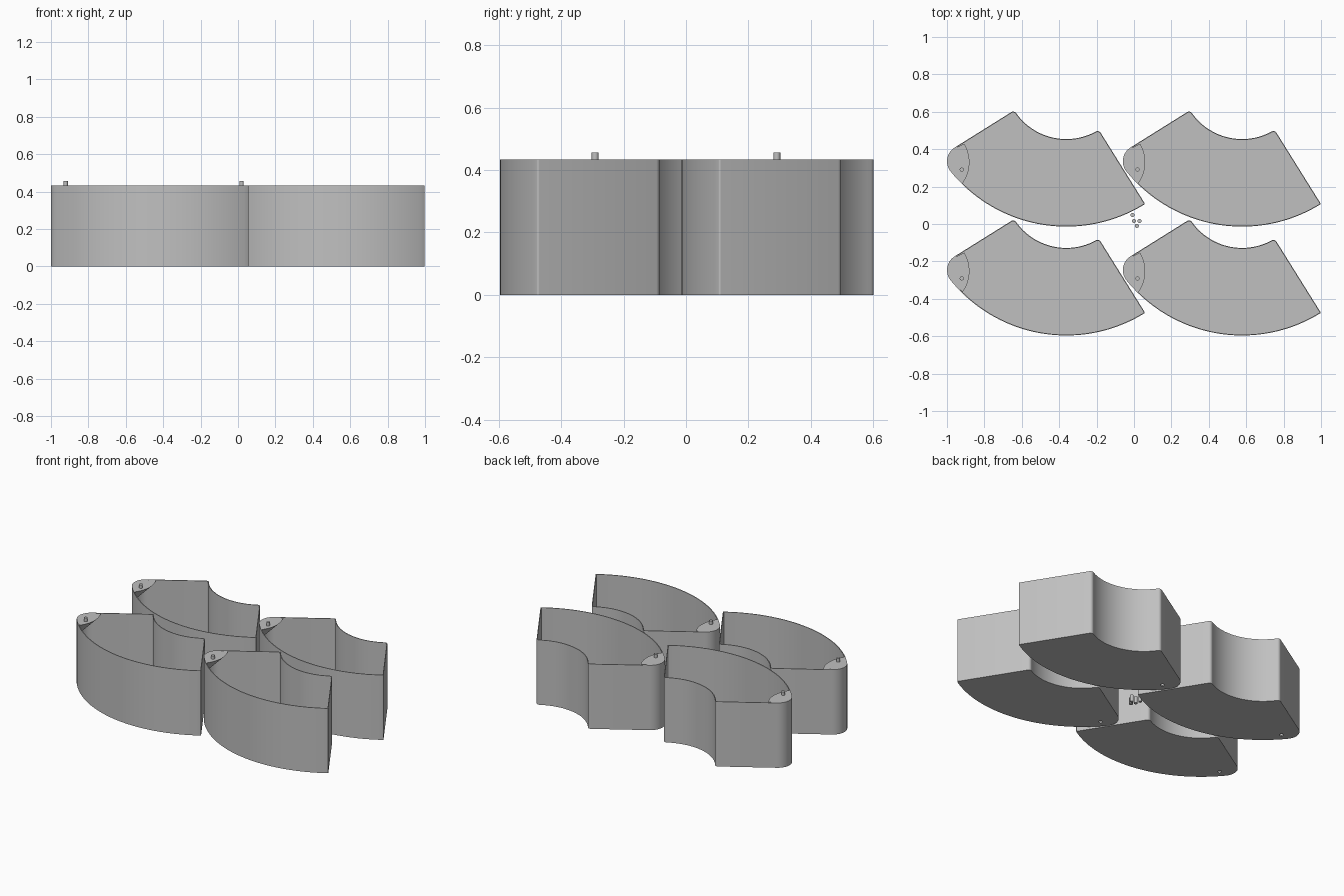
import bpy, bmesh
from math import sin, cos, asin, radians, hypot, pi

if "Cube" in bpy.data.objects:
    bpy.data.objects.remove(bpy.data.objects["Cube"])

R_OUT, R_IN = 0.796, 0.328          # annular sector radii
A0, A1 = radians(-148), radians(-58)  # sector end angles
H, WALL, FLOOR = 0.433, 0.005, 0.008
PIN_XY, PIN_R = (-0.559, -0.491), 0.011
CENTRES = [(x, y) for x in (-0.362, 0.578) for y in (0.2, 0.782)]

grey = bpy.data.materials.new("plain_grey")
grey.diffuse_color = (0.53, 0.53, 0.53, 1)
grey.use_nodes = True
grey.node_tree.nodes["Principled BSDF"].inputs["Base Color"].default_value = grey.diffuse_color


def arc(cx, cy, r, a, b, n):
    return [(cx + r * cos(a + (b - a) * i / n), cy + r * sin(a + (b - a) * i / n))
            for i in range(n + 1)]


def circle(cx, cy, r, n=20):
    return arc(cx, cy, r, 0, 2 * pi, n)[:-1]


def outline(inset):
    """Sector outline with rounded corners, moved inwards by inset."""
    def corner(dist, ang, r, a, b, n):
        return arc(dist * cos(ang), dist * sin(ang), r - inset, a, b, n)
    r_tab, r_tip, r_in = 0.087, 0.006, 0.02
    f_tab = asin(r_tab / (R_OUT - r_tab))
    f_tip = asin(r_tip / (R_OUT - r_tip))
    f_in = asin(r_in / (R_IN + r_in))
    pts = arc(0, 0, R_OUT - inset, A0 + f_tab, A1 - f_tip, 48)
    pts += corner(R_OUT - r_tip, A1 - f_tip, r_tip, A1 - f_tip, A1 + pi / 2, 4)[1:]
    pts += corner(R_IN + r_in, A1 - f_in, r_in, A1 + pi / 2, A1 - f_in + pi, 8)
    pts += arc(0, 0, R_IN + inset, A1 - f_in, A0 + f_in, 32)[1:]
    pts += corner(R_IN + r_in, A0 + f_in, r_in, A0 + f_in + pi, A0 + 1.5 * pi, 8)[1:]
    pts += corner(R_OUT - r_tab, A0 + f_tab, r_tab, A0 + 1.5 * pi,
                  A0 + f_tab + 2 * pi, 16)[:-1]
    return pts


def ring(bm, pts, z):
    return [bm.verts.new((x, y, z)) for x, y in pts]


def bridge(bm, a, b):
    n = len(a)
    for i in range(n):
        bm.faces.new((a[i], a[(i + 1) % n], b[(i + 1) % n], b[i]))


def fill(bm, *loops):
    edges = []
    for loop in loops:
        for i, v in enumerate(loop):
            w = loop[(i + 1) % len(loop)]
            edges.append(bm.edges.get((v, w)) or bm.edges.new((v, w)))
    bmesh.ops.triangle_fill(bm, use_beauty=True, use_dissolve=False, edges=edges)


def finish(bm, name):
    bmesh.ops.recalc_face_normals(bm, faces=bm.faces[:])
    me = bpy.data.meshes.new(name)
    bm.to_mesh(me)
    bm.free()
    me.materials.append(grey)
    ob = bpy.data.objects.new(name, me)
    bpy.context.collection.objects.link(ob)
    bpy.ops.object.select_all(action='DESELECT')
    ob.select_set(True)
    bpy.context.view_layer.objects.active = ob
    bpy.ops.object.shade_smooth_by_angle(angle=radians(30))
    return ob


def make_tray():
    # thin-walled open tray with a pivot hole through its floor
    bm = bmesh.new()
    outer, inner = outline(0), outline(WALL)
    rings = [ring(bm, outer, 0), ring(bm, outer, H),
             ring(bm, inner, H), ring(bm, inner, FLOOR)]
    for a, b in zip(rings, rings[1:]):
        bridge(bm, a, b)
    hole = circle(*PIN_XY, PIN_R + 0.001)
    h0, h1 = ring(bm, hole, 0), ring(bm, hole, FLOOR)
    bridge(bm, h0, h1)
    fill(bm, rings[0], h0)
    fill(bm, rings[3], h1)
    return finish(bm, "tray")


def make_tab():
    # corner ledge tapering down into the rounded corner
    cx, cy, r = -0.708, -0.452, 0.19

    def inside(p):
        side = -p[0] * sin(A0) + p[1] * cos(A0)
        return hypot(*p) < R_OUT - WALL and side > WALL
    edge = [p for p in outline(WALL) if hypot(p[0] - cx, p[1] - cy) < r]
    curve = [p for p in arc(cx, cy, r, -pi / 2, pi / 2, 120) if inside(p)]
    tip = min(edge)
    bm = bmesh.new()
    ring(bm, edge + curve, H)
    ring(bm, [tip], H - 0.115)
    bmesh.ops.convex_hull(bm, input=bm.verts[:])
    bmesh.ops.dissolve_limit(bm, angle_limit=0.001, verts=bm.verts[:], edges=bm.edges[:])
    return finish(bm, "corner_tab")


def make_pin(name, x, y, z0, z1):
    bm = bmesh.new()
    pts = circle(x, y, PIN_R)
    a, b = ring(bm, pts, z0), ring(bm, pts, z1)
    bridge(bm, a, b)
    bm.faces.new(a)
    bm.faces.new(b)
    return finish(bm, name)


# four trays, each with its tab and pivot pin
for part in (make_tray(), make_tab(), make_pin("pivot_pin", *PIN_XY, H - 0.01, 0.456)):
    for i, (x, y) in enumerate(CENTRES):
        ob = part if i == 0 else part.copy()
        if i:
            bpy.context.collection.objects.link(ob)
        ob.location = (x, y, 0)

# loose spare pins between the trays
for x, y in ((-0.008, 0.048), (0.0, 0.016), (0.03, 0.016), (0.015, -0.01)):
    make_pin("loose_pin", x, y, 0, 0.045)
